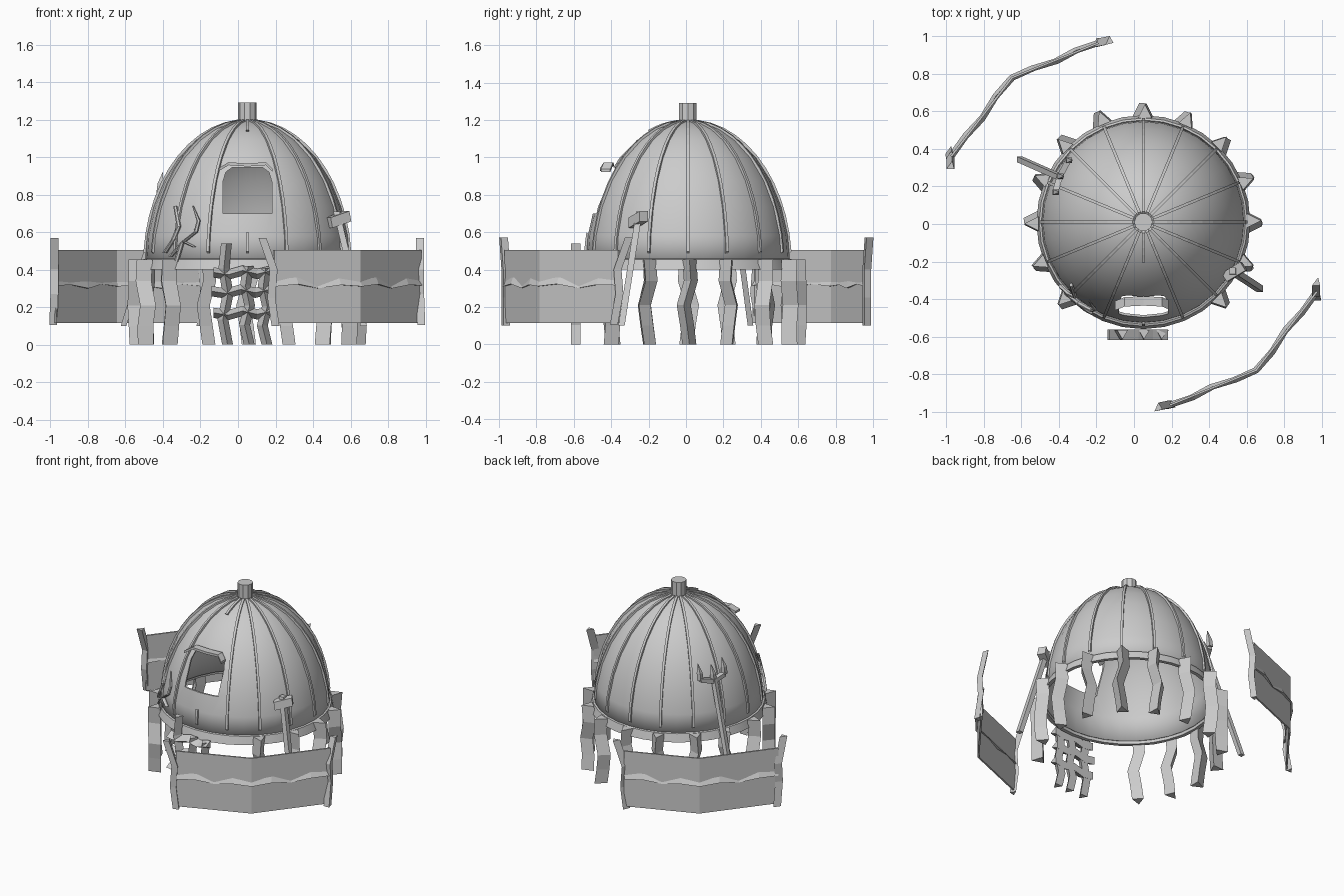
import bpy, bmesh, math, random
from mathutils import Vector as V

if "Cube" in bpy.data.objects:
    bpy.data.objects.remove(bpy.data.objects["Cube"])

random.seed(4)
CX, CY = 0.05, 0.01
Z0, H, R = 0.42, 0.775, 0.547
SQ = [(-.5, -.5), (.5, -.5), (.5, .5), (-.5, .5)]
TRI = [(-.5, -.4), (.5, -.4), (0, .6)]
HEX = [(.5 * math.cos(i * math.pi / 3), .5 * math.sin(i * math.pi / 3)) for i in range(6)]


def finish(name, bm):
    bmesh.ops.recalc_face_normals(bm, faces=bm.faces)
    me = bpy.data.meshes.new(name)
    bm.to_mesh(me)
    bm.free()
    ob = bpy.data.objects.new(name, me)
    bpy.context.collection.objects.link(ob)
    return ob


def beam(name, pts, u, v, section=SQ, scales=None):
    """Sweep a section along pts, with fixed section axes u and v."""
    bm = bmesh.new()
    rings = []
    for i, p in enumerate(pts):
        s = scales[i] if scales else 1
        rings.append([bm.verts.new(V(p) + V(u) * a * s + V(v) * b * s) for a, b in section])
    n = len(section)
    for a, b in zip(rings, rings[1:]):
        for i in range(n):
            bm.faces.new((a[i], a[(i + 1) % n], b[(i + 1) % n], b[i]))
    bm.faces.new(rings[0])
    bm.faces.new(rings[-1])
    return finish(name, bm)


def lathe(name, prof, n, closed=False):
    bm = bmesh.new()
    rings = [[bm.verts.new((CX + r * math.cos(2 * math.pi * k / n),
                            CY + r * math.sin(2 * math.pi * k / n), z)) for k in range(n)]
             for r, z in prof]
    pairs = list(zip(rings, rings[1:])) + ([(rings[-1], rings[0])] if closed else [])
    for a, b in pairs:
        for k in range(n):
            bm.faces.new((a[k], a[(k + 1) % n], b[(k + 1) % n], b[k]))
    if not closed:
        bm.faces.new(rings[-1])
    return finish(name, bm)


def smooth(ob, angle=40):
    bpy.ops.object.select_all(action='DESELECT')
    bpy.context.view_layer.objects.active = ob
    ob.select_set(True)
    bpy.ops.object.shade_smooth_by_angle(angle=math.radians(angle))


def radius(z):
    return R * math.sqrt(max(0, 1 - ((z - Z0) / H) ** 2))


def on_dome(a, z, off=0):
    r = radius(z) + off
    return V((CX + r * math.cos(a), CY + r * math.sin(a), z))


# hollow dome with an arched window cut through the front
angles = [math.radians(t) for t in (0, 12, 24, 36, 48, 60, 70, 79, 86)]
dome = lathe("dome", [(R * math.cos(t), Z0 + H * math.sin(t)) for t in angles], 32)
smooth(dome)
cut_pts = [(-.08, .70), (.18, .70), (.18, .87), (.165, .92), (.13, .945),
           (-.03, .945), (-.065, .92), (-.08, .87)]
cutter = beam("window_cutter", [(0, -.9, 0), (0, -.2, 0)], (1, 0, 0), (0, 0, 1), cut_pts)
cutter.hide_render = True
cutter.hide_set(True)
sol = dome.modifiers.new("shell", 'SOLIDIFY')
sol.thickness = .012
sol.offset = -1
cut = dome.modifiers.new("window", 'BOOLEAN')
cut.operation = 'DIFFERENCE'
cut.object = cutter
cut.solver = 'EXACT'

# rim band and top cap
smooth(lathe("rim_band", [(.54, .46), (.555, .455), (.57, .40), (.545, .40)], 32, True), 30)
lathe("top_cap", [(.049, 1.17), (.049, 1.29)], 10)

# ribs over the dome
for k in range(16):
    a = math.radians(22.5 * k)
    rad, tan = V((math.cos(a), math.sin(a), 0)), V((-math.sin(a), math.cos(a), 0))
    spans = [(12, 0.06, 1.0)] if k != 12 else [(3, .06, .15), (5, .80, 1.0)]
    for n, t0, t1 in spans:
        pts = []
        for i in range(n):
            t = (t0 + (t1 - t0) * i / (n - 1)) * math.radians(85)
            pts.append(on_dome(a, Z0 + H * math.sin(t)))
        beam("dome_rib", pts, tan * .016, (rad + V((0, 0, .8))) * .018)

# crooked wooden posts with wedge section, pointing outward
for k in range(16):
    if k in (11, 12, 13):
        continue
    a = math.radians(22.5 * k)
    rad, tan = V((math.cos(a), math.sin(a), 0)), V((-math.sin(a), math.cos(a), 0))
    s = random.choice((-1, 1))
    base = V((CX, CY, 0)) + rad * .588
    wig = [(0, 0), (.1, .012), (.21, .03), (.34, -.008), (.455, 0)]
    pts = [base + tan * (w * s - .008 * s) + rad * random.uniform(-.006, .006) + V((0, 0, z))
           for z, w in wig]
    beam("wall_post", pts, tan * .075, rad * .075, TRI)

# front gate of crossed crooked planks
for x, top in ((-.06, .54), (.05, .42), (.14, .41)):
    pts = [(x + d + (.05 - x) * -.05, -.585, top * f) for f, d in
           ((0, .01), (.25, -.015), (.5, .012), (.75, -.01), (1, .004))]
    beam("gate_upright", pts, (.058, 0, 0), (0, -.05, 0), TRI)
for z, x0 in ((.17, -.13), (.285, -.14), (.385, -.13)):
    pts = [(x0 + .31 * f, -.585, z + d) for f, d in
           ((0, 0), (.25, -.012), (.5, .01), (.75, -.008), (1, .01))]
    beam("gate_crossbar", pts, (0, 0, .055), (0, -.055, 0), TRI)

# two opposite fence screens
for s in (1, -1):
    a, b, c = (V((s * x, s * y, 0)) for x, y in ((.19, -.965), (.65, -.78), (.975, -.36)))
    out = V((s * .7, -s * .7, 0))
    beam("fence_panel", [a, b, c], out * .012, (0, 0, 1),
         [(-.5, .115), (.5, .115), (.5, .505), (-.5, .505)])
    rail = []
    for p, q in ((a, b), (b, c)):
        for i, d in enumerate((0, .012, -.01, .008)):
            rail.append(p.lerp(q, i / 4) + out * d * .7 + V((0, 0, .325 + d)))
    rail.append(c + V((0, 0, .33)))
    beam("fence_rail", rail, out * .036, (0, 0, .036), TRI)
    lean = V((-s * .06, -s * .012, 0))
    beam("fence_end_post", [a + V((s * .01, 0, .10)), a + V((-s * .012, 0, .25)),
                            a + V((0, 0, .40)), a + lean + V((0, 0, .57))],
         (.042, .01, 0), (0, .042, 0), TRI)
    lean = V((0, s * .05, 0))
    beam("fence_end_post", [c + V((s * .006, -s * .03, .105)), c + V((0, 0, .27)),
                            c + V((0, -s * .01, .40)), c + lean + V((0, 0, .57))],
         (.042, 0, 0), (.01, .042, 0), TRI)

# hammer leaning on the right side
beam("hammer_handle", [(.67, -.345, .10), (.525, -.25, .71)], (.034, 0, 0), (0, .034, 0))
beam("hammer_head", [(.485, -.285, .65), (.585, -.225, .685)],
     (-.028, .045, 0), (-.01, 0, .055))

# fork leaning on the back left side
beam("fork_handle", [(-.61, .345, .10), (-.395, .25, .80)], (.03, 0, 0), (0, .03, 0))
f0, f1 = V((-.42, .17, .81)), V((-.35, .34, .81))
mid = f0.lerp(f1, .5) + V((-.01, 0, -.025))
beam("fork_crossbar", [f0, mid, f1], (.03, -.01, 0), (0, 0, .03))
for p in (f0, mid, f1):
    beam("fork_tine", [p, p + V((.005, 0, .05)), p + V((.02, 0, .11))],
         (.03, 0, 0), (0, .03, 0), SQ, [1, .9, .1])

# forked branch against the front left of the dome
def hug(pts):
    res = []
    for x, z in pts:
        r = radius(z) + .012
        res.append((x, CY - math.sqrt(r * r - (x - CX) ** 2), z))
    return res


for pts in ([(-.33, .44), (-.30, .54), (-.225, .60), (-.21, .66), (-.24, .74)],
            [(-.39, .49), (-.345, .56), (-.315, .63), (-.335, .74)],
            [(-.36, .47), (-.29, .55), (-.23, .52)]):
    beam("branch", hug(pts), (.026, 0, 0), (0, .026, 0), HEX, [1, 1, .9, .8, .3][:len(pts)])

# brow over the window
beam("window_brow", [(-.10, -.435, .935), (-.05, -.415, .965), (.05, -.41, .958),
                     (.15, -.415, .965), (.185, -.43, .93)], (0, .05, 0), (0, 0, .016))
